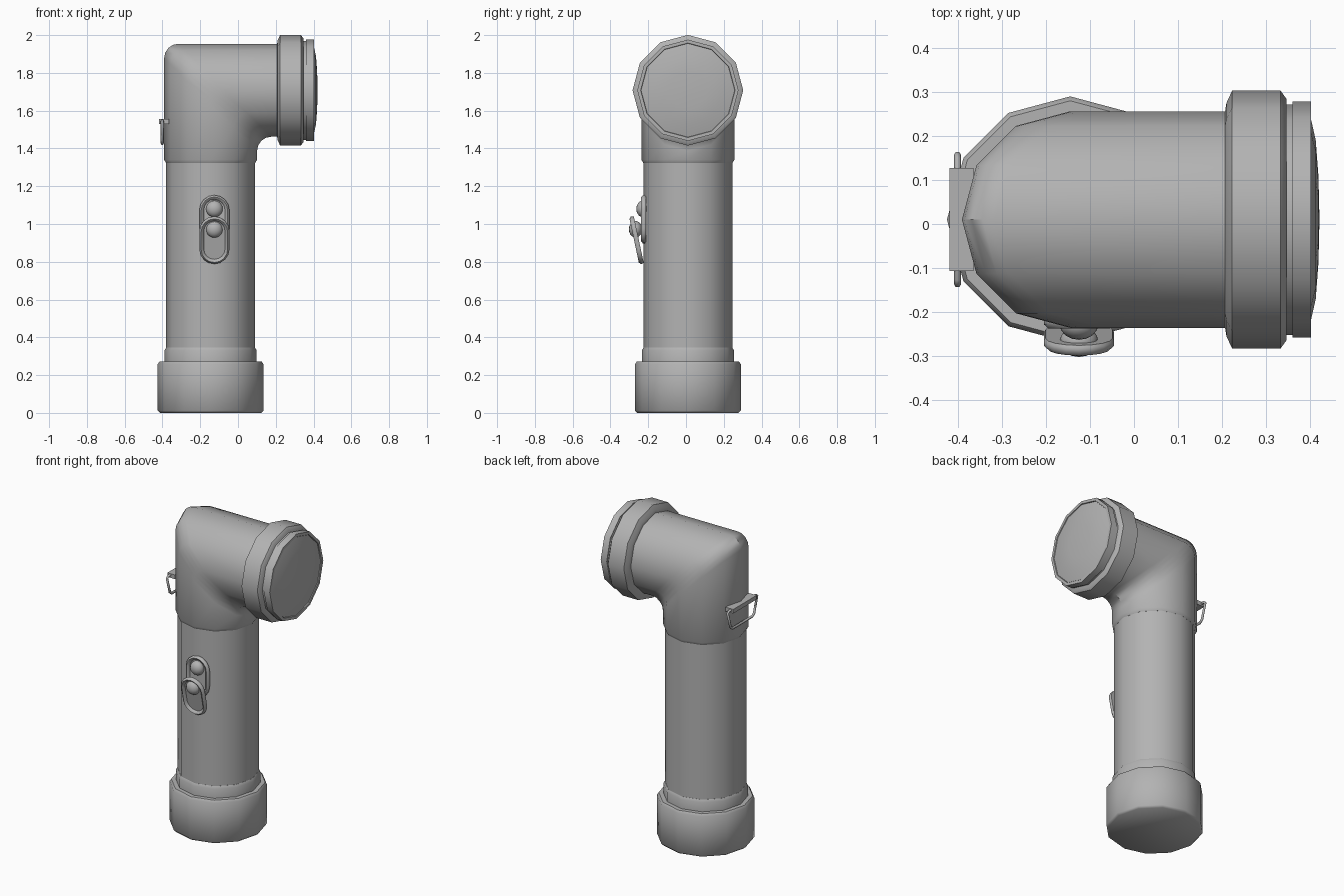
import bpy, math
from mathutils import Matrix, Vector

if "Cube" in bpy.data.objects:
    bpy.data.objects.remove(bpy.data.objects["Cube"])

CX, CY, CZ = -0.145, 0.01, 1.708    # handle axis (CX, CY), head axis (CY, CZ)
N = 12

grey = bpy.data.materials.new("mid_grey")
grey.diffuse_color = (0.45, 0.45, 0.45, 1)
grey.use_nodes = True
grey.node_tree.nodes["Principled BSDF"].inputs["Base Color"].default_value = grey.diffuse_color


def skin(name, rings, angle=38, cap_start=True, cap_end=True):
    """Join equal-length closed loops of points into one surface."""
    n = len(rings[0])
    verts = [p for ring in rings for p in ring]
    faces = []
    for k in range(len(rings) - 1):
        for i in range(n):
            j = (i + 1) % n
            faces.append((k * n + i, k * n + j, (k + 1) * n + j, (k + 1) * n + i))
    if cap_start:
        faces.append(tuple(reversed(range(n))))
    if cap_end:
        faces.append(tuple(range(len(verts) - n, len(verts))))
    me = bpy.data.meshes.new(name)
    me.from_pydata(verts, [], faces)
    ob = bpy.data.objects.new(name, me)
    bpy.context.collection.objects.link(ob)
    bpy.ops.object.select_all(action='DESELECT')
    ob.select_set(True)
    bpy.context.view_layer.objects.active = ob
    bpy.ops.object.mode_set(mode='EDIT')
    bpy.ops.mesh.select_all(action='SELECT')
    bpy.ops.mesh.normals_make_consistent(inside=False)
    bpy.ops.object.mode_set(mode='OBJECT')
    bpy.ops.object.shade_smooth_by_angle(angle=math.radians(angle))
    return ob


ANGLES = [2 * math.pi * i / N for i in range(N)]


def upright(name, profile, angle=38):
    return skin(name, [[(CX + r * math.cos(a), CY + r * math.sin(a), z) for a in ANGLES]
                       for r, z in profile], angle)


def sideways(name, profile):
    return skin(name, [[(x, CY + r * math.sin(a), CZ + r * math.cos(a)) for a in ANGLES]
                       for r, x in profile])


# Handle: base cap, collar and tube
upright("base_cap", [(0.268, 0), (0.28, 0.012), (0.28, 0.258), (0.27, 0.272)], 50)
upright("handle_collar", [(0.244, 0.26), (0.244, 0.33), (0.236, 0.345)])
upright("handle_tube", [(0.235, 0.3), (0.235, 1.36)])

# Elbow: mitred tube with a rounded bend
R, D = 0.246, 0.075


def elbow_ring(kind, t=0.0):
    ring = []
    for a in ANGLES:
        u, y = R * math.cos(a), CY + R * math.sin(a)
        x, z = CX + u, CZ - u
        if kind == "bottom":
            s = 0.957
            ring.append((CX + u * s, CY + R * s * math.sin(a), 1.322))
        elif kind == "start":
            ring.append((x, y, 1.34))
        elif kind == "end":
            ring.append((0.23, y, z))
        else:
            ring.append((x + D * (1 - math.cos(t)), y, z - D * (1 - math.sin(t))))
    return ring


bend = [elbow_ring("bend", math.pi / 2 * k / 4) for k in range(5)]
skin("elbow", [elbow_ring("bottom"), elbow_ring("start")] + bend + [elbow_ring("end")])

# Head: bezel ring, neck, lens rim and domed lens
sideways("head_bezel", [(0.246, 0.207), (0.265, 0.21), (0.293, 0.223),
                        (0.293, 0.333), (0.275, 0.346)])
sideways("lens_neck", [(0.262, 0.33), (0.262, 0.37)])
sideways("lens_rim", [(0.268, 0.36), (0.268, 0.402), (0.25, 0.402), (0.248, 0.394)])
sideways("lens", [(0.247, 0.388), (0.247, 0.398), (0.18, 0.413), (0.1, 0.419), (0.02, 0.421)])


# Switch: rounded oblong plates with raised rims, and round buttons
def oblong(name, half, loc, tilt):
    m = Matrix.Translation(loc) @ Matrix.Rotation(math.radians(tilt), 4, 'X')
    rings = []
    for r, w in [(0.076, 0), (0.08, 0.006), (0.08, 0.016), (0.07, 0.025),
                 (0.061, 0.02), (0.056, 0.01)]:
        ring = []
        for end in (1, -1):
            for k in range(9):
                a = math.pi * k / 8 + (0 if end > 0 else math.pi)
                ring.append(m @ Vector((r * math.cos(a), -w, end * half + r * math.sin(a))))
        rings.append(ring)
    return skin(name, rings, 50)


def button(name, loc):
    bpy.ops.mesh.primitive_uv_sphere_add(segments=16, ring_count=10, radius=0.044, location=loc)
    ob = bpy.context.object
    ob.name = name
    ob.scale.y = 0.8
    bpy.ops.object.shade_smooth()


SX = -0.125
oblong("switch_plate", 0.048, (SX, -0.212, 1.025), 0)
oblong("switch_slider", 0.048, (SX, -0.25, 0.917), 12)
button("upper_button", (SX, -0.228, 1.08))
button("slider_button", (SX, -0.267, 0.972))

# Rear clip: bracket block and hanging wire loop
bpy.ops.mesh.primitive_cube_add(size=1, location=(-0.392, CY, 1.543))
bracket = bpy.context.object
bracket.name = "clip_bracket"
bracket.scale = (0.054, 0.234, 0.026)

cu = bpy.data.curves.new("clip_wire", 'CURVE')
cu.dimensions = '3D'
cu.bevel_depth = 0.008
cu.bevel_resolution = 1
sp = cu.splines.new('POLY')
half_loop = [(0.135, 1.546), (0.147, 1.536), (0.118, 1.44), (0.1, 1.425)]
pts = half_loop + [(-y, z) for y, z in reversed(half_loop)]
sp.points.add(len(pts) - 1)
for p, (y, z) in zip(sp.points, pts):
    p.co = (-0.401, CY + y, z, 1)
sp.use_cyclic_u = True
wire = bpy.data.objects.new("clip_wire", cu)
bpy.context.collection.objects.link(wire)

# One grey for every part
for ob in bpy.context.collection.objects:
    ob.data.materials.append(grey)
